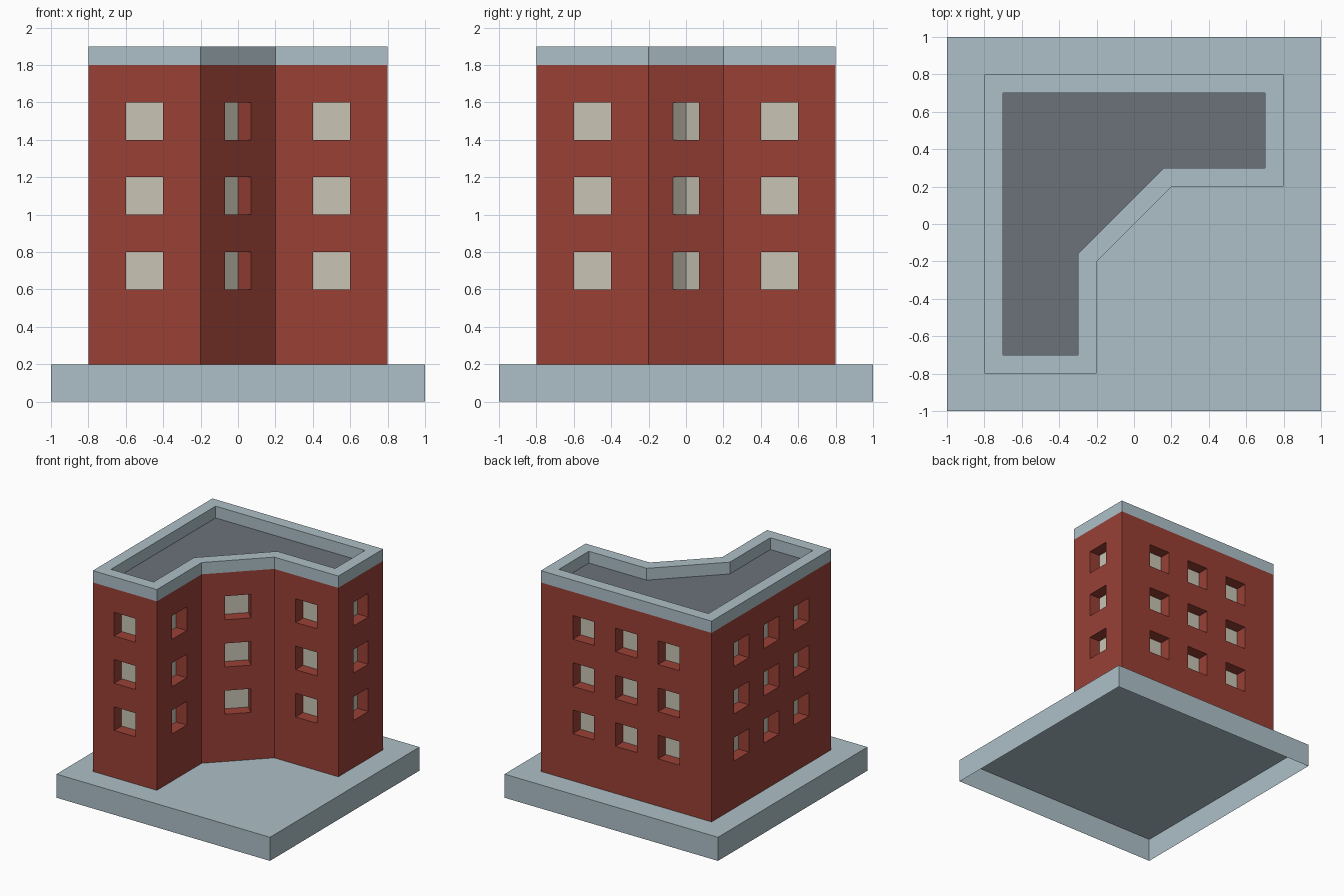
import bpy, bmesh
from mathutils import Vector

if "Cube" in bpy.data.objects:
    bpy.data.objects.remove(bpy.data.objects["Cube"])


def material(name, rgb):
    m = bpy.data.materials.new(name)
    m.diffuse_color = (*rgb, 1)
    m.use_nodes = True
    m.node_tree.nodes["Principled BSDF"].inputs["Base Color"].default_value = m.diffuse_color
    return m


BRICK = material("brick red", (0.318, 0.051, 0.036))
STONE = material("pale blue stone", (0.423, 0.527, 0.578))
ROOF = material("roof grey", (0.147, 0.168, 0.195))
CREAM = material("window cream", (0.578, 0.552, 0.456))


def make_object(name, faces, mat):
    """Build one object from a list of faces, each a list of points."""
    bm = bmesh.new()
    for pts in faces:
        bm.faces.new([bm.verts.new(p) for p in pts])
    bmesh.ops.remove_doubles(bm, verts=bm.verts, dist=1e-5)
    mesh = bpy.data.meshes.new(name)
    bm.to_mesh(mesh)
    bm.free()
    mesh.materials.append(mat)
    obj = bpy.data.objects.new(name, mesh)
    bpy.context.collection.objects.link(obj)
    return obj


def at(points, z):
    return [Vector((x, y, z)) for x, y in points]


def band(lower, upper):
    """Side faces between two matching loops."""
    n = len(lower)
    return [[lower[i], lower[(i + 1) % n], upper[(i + 1) % n], upper[i]] for i in range(n)]


# base plinth, open underneath
square = [(-1, -1), (1, -1), (1, 1), (-1, 1)]
make_object("base", band(at(square, 0), at(square, 0.2)) + [at(square, 0.2)], STONE)

# building outline (counterclockwise) and the roof edge inset by 0.1
k = 0.1586
outer = [(-.8, -.8), (-.2, -.8), (-.2, -.2), (.2, .2), (.8, .2), (.8, .8), (-.8, .8)]
inner = [(-.7, -.7), (-.3, -.7), (-.3, -k), (k, .3), (.7, .3), (.7, .7), (-.7, .7)]
# window positions along each wall, as a fraction of its length
columns = [[.5], [.5], [.5], [.5], [.5], [.25, .5, .75], [.25, .5, .75]]
Z_CUTS = [0.2, 0.6, 0.8, 1.0, 1.2, 1.4, 1.6, 1.8]
DEPTH, HALF = 0.1, 0.1

walls, panes = [], []
for i, cols in enumerate(columns):
    a = Vector((*outer[i], 0))
    b = Vector((*outer[(i + 1) % len(outer)], 0))
    length = (b - a).length
    along = (b - a).normalized()
    inward = Vector((-along.y, along.x, 0)) * DEPTH
    u_cuts = [0]
    for c in cols:
        u_cuts += [c * length - HALF, c * length + HALF]
    u_cuts.append(length)
    for iu in range(len(u_cuts) - 1):
        for iz in range(len(Z_CUTS) - 1):
            u0, u1 = u_cuts[iu:iu + 2]
            z0, z1 = Z_CUTS[iz:iz + 2]
            quad = [a + along * u + Vector((0, 0, z))
                    for u, z in ((u0, z0), (u1, z0), (u1, z1), (u0, z1))]
            if iu % 2 and iz % 2:
                # window recess: sill, right jamb, head, left jamb and pane
                back = [p + inward for p in quad]
                sides = band(quad, back)
                panes.append(back)
                if i == 2:  # corner windows have a cream left jamb
                    panes.append(sides.pop())
                walls += sides
            else:
                walls.append(quad)
make_object("walls", walls, BRICK)
make_object("windows", panes, CREAM)

# parapet: outer band, flat top, inner band
make_object("parapet",
            band(at(outer, 1.8), at(outer, 1.9))
            + band(at(outer, 1.9), at(inner, 1.9))
            + band(at(inner, 1.9), at(inner, 1.8)), STONE)

# sunken flat roof
make_object("roof", [at(inner, 1.8)], ROOF)
